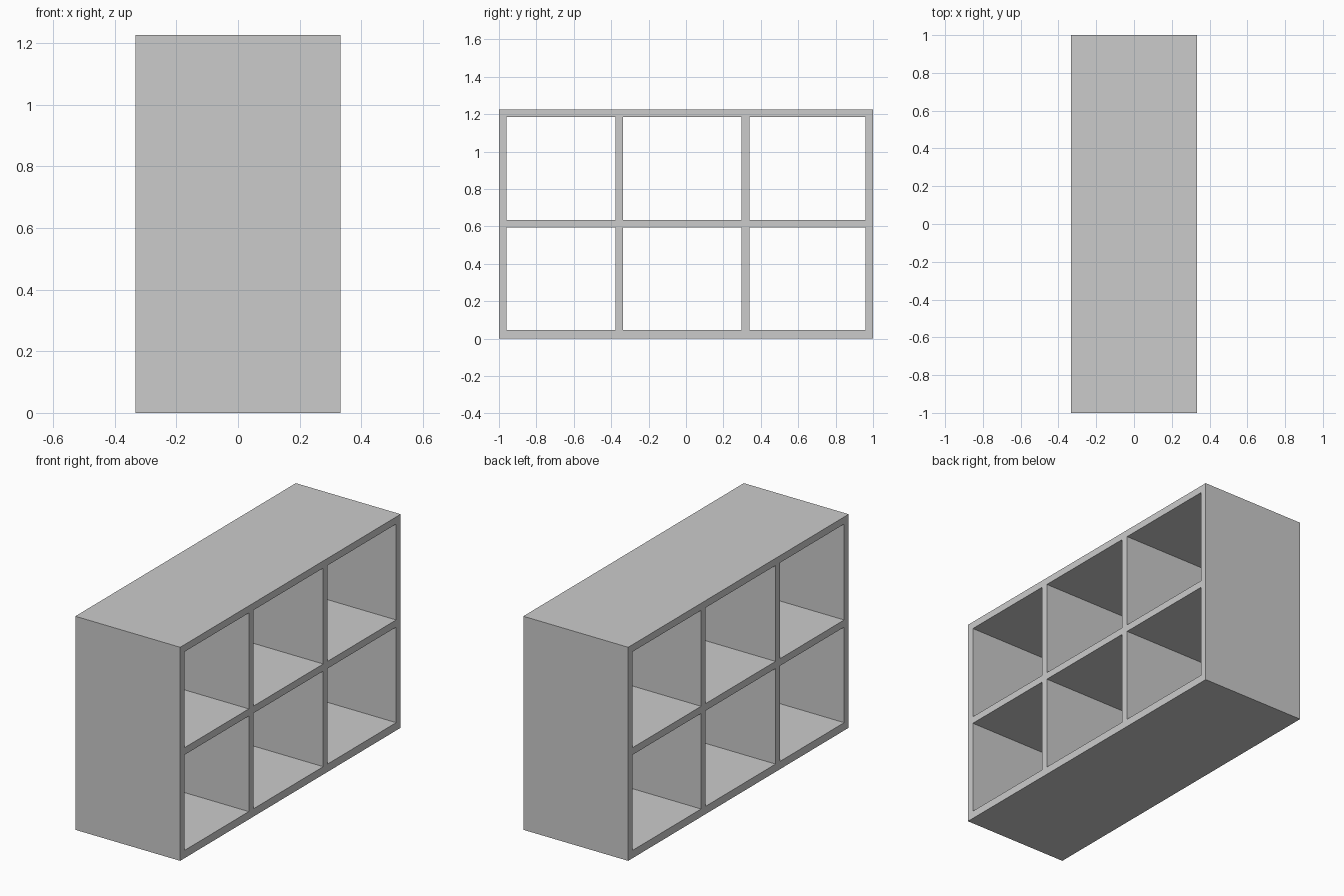
import bpy

if "Cube" in bpy.data.objects:
    bpy.data.objects.remove(bpy.data.objects["Cube"])

DEPTH = 0.666      # open front to back along x
HEIGHT = 1.226
T = 0.041          # board thickness
BASE_TOP = 0.045
SHELF_Z = 0.614


def board(name, y0, y1, z0, z1):
    """Full-depth board spanning the given y and z ranges."""
    bpy.ops.mesh.primitive_cube_add(size=1, location=(0, (y0 + y1) / 2, (z0 + z1) / 2))
    ob = bpy.context.object
    ob.name = name
    ob.scale = (DEPTH, y1 - y0, z1 - z0)
    bpy.ops.object.transform_apply(location=False, rotation=False, scale=True)
    return ob


# Outer case
inner = 1 - T
top_z = HEIGHT - T
board("base_board", -inner, inner, 0, BASE_TOP)
board("top_board", -inner, inner, top_z, HEIGHT)
board("side_panel_left", -1, -inner, 0, HEIGHT)
board("side_panel_right", inner, 1, 0, HEIGHT)

# Middle shelf
shelf_lo, shelf_hi = SHELF_Z - T / 2, SHELF_Z + T / 2
board("middle_shelf", -inner, inner, shelf_lo, shelf_hi)

# Upright dividers in both rows
for row, z0, z1 in (("lower", BASE_TOP, shelf_lo), ("upper", shelf_hi, top_z)):
    for side, y in (("left", -0.357), ("right", 0.318)):
        board(f"{row}_divider_{side}", y - T / 2, y + T / 2, z0, z1)
